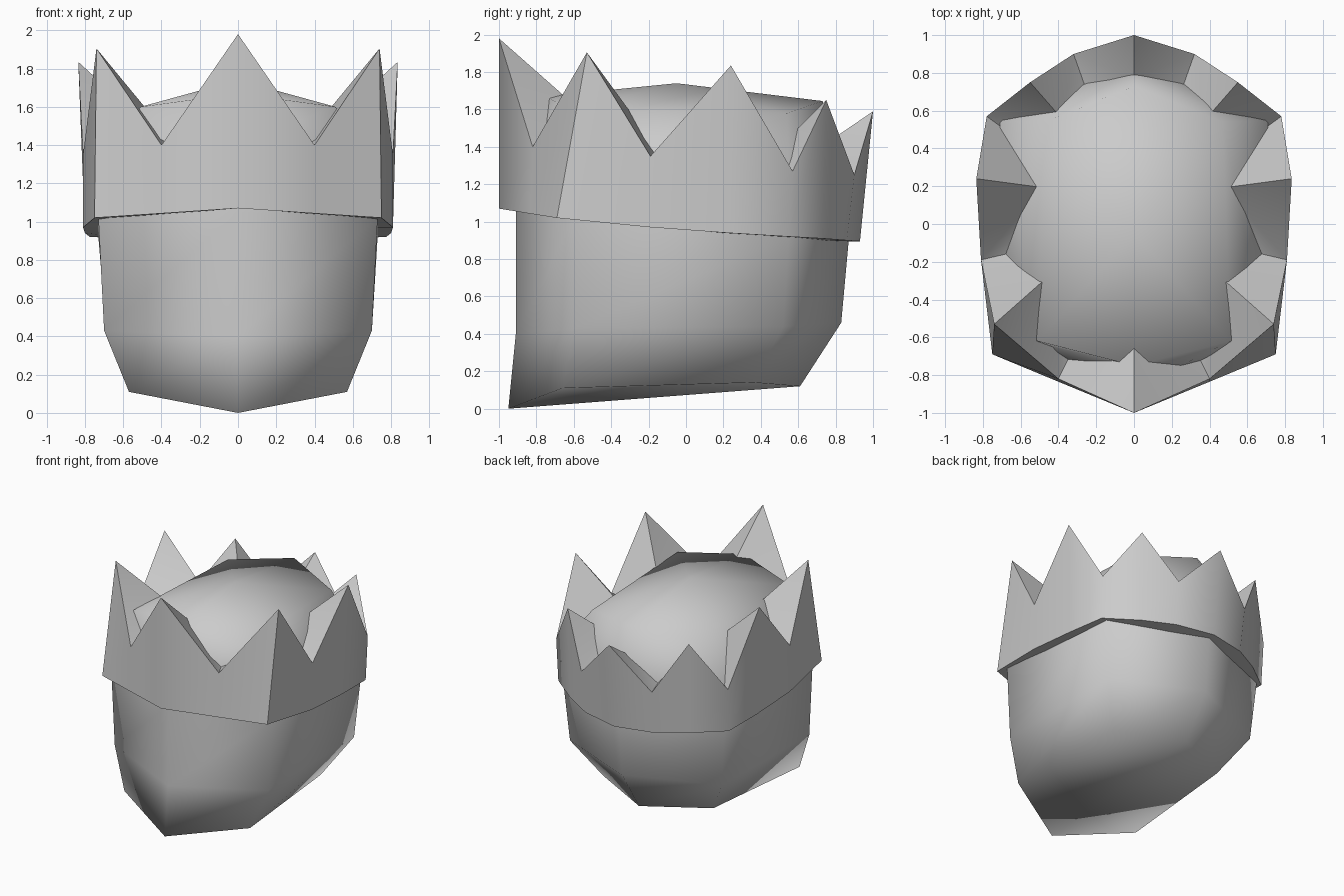
import bpy, math
from mathutils import Vector

cube = bpy.data.objects.get("Cube")
if cube:
    bpy.data.objects.remove(cube, do_unlink=True)

grey = bpy.data.materials.new("plain_grey")
grey.use_nodes = True
grey.diffuse_color = (0.6, 0.6, 0.6, 1)
grey.node_tree.nodes["Principled BSDF"].inputs["Base Color"].default_value = (0.6, 0.6, 0.6, 1)


def mirror_ring(half):
    """Close a front-to-back half outline into a ring mirrored across x = 0."""
    return half + [(-x, y, z) for x, y, z in half[-2:0:-1]]


def bridge(a, b, n):
    """Quads between two rings that start at vertex a and b."""
    return [(a + i, a + (i + 1) % n, b + (i + 1) % n, b + i) for i in range(n)]


def build(name, verts, faces, angle):
    mesh = bpy.data.meshes.new(name)
    mesh.from_pydata(verts, [], faces)
    mesh.materials.append(grey)
    obj = bpy.data.objects.new(name, mesh)
    bpy.context.collection.objects.link(obj)
    bpy.ops.object.select_all(action='DESELECT')
    obj.select_set(True)
    bpy.context.view_layer.objects.active = obj
    if angle is None:
        bpy.ops.object.shade_smooth()
    else:
        bpy.ops.object.shade_smooth_by_angle(angle=math.radians(angle))
    return obj


# Head: six-sided rings (front, front corner, back corner, back), low to high
levels = [
    [(0, -.95, 0), (.57, -.66, .11), (.5, .36, .14), (0, .61, .12)],
    [(0, -.91, .40), (.70, -.60, .43), (.69, .52, .44), (0, .83, .46)],
    [(0, -.91, 1.05), (.73, -.60, 1.02), (.73, .55, .92), (0, .87, .90)],
    [(0, -.87, 1.40), (.69, -.59, 1.35), (.71, .55, 1.28), (0, .85, 1.25)],
    [(0, -.75, 1.67), (.51, -.62, 1.60), (.47, .54, 1.58), (0, .73, 1.645)],
]
verts, faces = [], []
for level in levels:
    verts += mirror_ring(level)
for k in range(len(levels) - 1):
    faces += bridge(6 * k, 6 * k + 6, 6)
faces += [(3, 2, 1, 0), (0, 5, 4, 3)]           # underside, folded on the centre line
apex, top = len(verts), len(verts) - 6
verts.append((0, -.05, 1.74))
faces += [(top + i, top + (i + 1) % 6, apex) for i in range(6)]
build("head", verts, faces, None)

# Crown: columns alternate spike tip and valley, front to back
rim = [(0, -1, 1.07), (.4, -.835, 1.043), (.75, -.69, 1.02), (.81, -.19, .97),
       (.80, .22, .94), (.775, .55, .92), (.54, .73, .91), (.31, .86, .90), (0, .93, .895)]
points = [(0, -1, 1.98), (.4, -.82, 1.40), (.74, -.53, 1.905), (.81, -.19, 1.35),
          (.835, .24, 1.835), (.78, .57, 1.27), (.55, .75, 1.65), (.32, .90, 1.25), (0, 1, 1.59)]
# Each spike ridge slopes down into the head
ridge_ends = [(0, -.66, 1.68), (.48, -.30, 1.59), (.535, .20, 1.56), (.41, .59, 1.49), (0, .81, 1.46)]

inner_top = []
for i, p in enumerate(points):
    p = Vector(p)
    if i % 2 == 0:
        inner_top.append(tuple(p.lerp(Vector(ridge_ends[i // 2]), 1.2)))
    else:
        inner_top.append((p.x * .75, p.y * .75, p.z))
inner_rim = [(x * .8, y * .8, z) for x, y, z in rim]

rings = [mirror_ring(r) for r in (inner_rim, rim, points, inner_top)]
n = len(rings[0])
verts = sum(rings, [])
faces = []
for k in range(4):
    for a, b, c, d in bridge(n * k, n * ((k + 1) % 4), n):
        if k == 2:
            # split so every crease runs from the tip down to the valley
            if (a - n * k) % 2 == 0:
                faces += [(a, b, d), (b, c, d)]
            else:
                faces += [(a, b, c), (a, c, d)]
        else:
            faces.append((a, b, c, d))
build("crown", verts, faces, 50)
